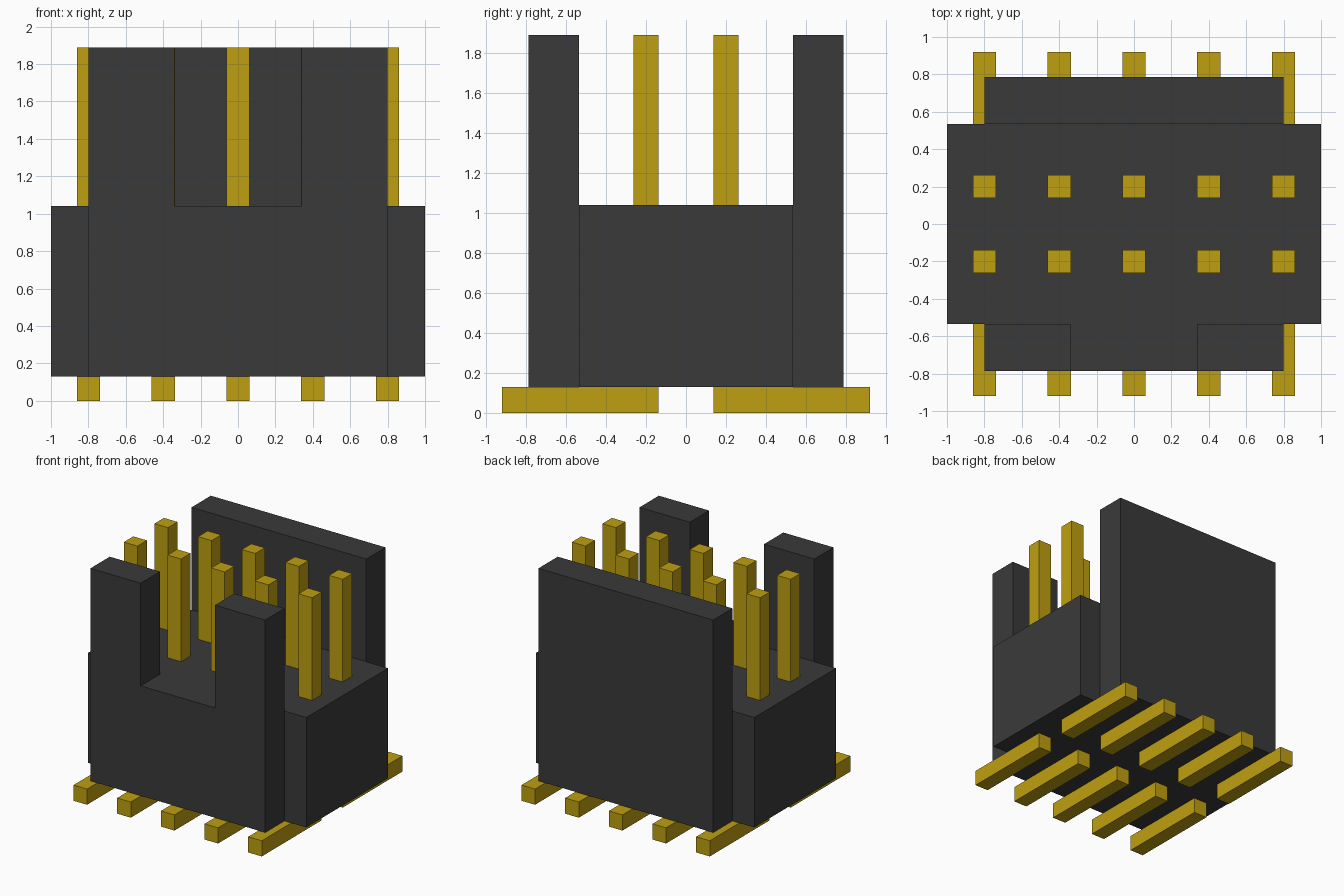
import bpy
import bmesh

# Remove the default cube
cube = bpy.data.objects.get("Cube")
if cube:
    bpy.data.objects.remove(cube, do_unlink=True)


def material(name, color):
    mat = bpy.data.materials.new(name)
    mat.use_nodes = True
    mat.diffuse_color = color
    bsdf = next(n for n in mat.node_tree.nodes if n.type == "BSDF_PRINCIPLED")
    bsdf.inputs["Base Color"].default_value = color
    return mat


def finish(name, bm, mat):
    bmesh.ops.recalc_face_normals(bm, faces=bm.faces[:])
    mesh = bpy.data.meshes.new(name)
    bm.to_mesh(mesh)
    bm.free()
    mesh.materials.append(mat)
    obj = bpy.data.objects.new(name, mesh)
    bpy.context.collection.objects.link(obj)
    return obj


def raise_faces(bm, faces, height, keep=False):
    result = bmesh.ops.extrude_face_region(bm, geom=faces, use_keep_orig=keep)
    verts = [g for g in result["geom"] if isinstance(g, bmesh.types.BMVert)]
    bmesh.ops.translate(bm, verts=verts, vec=(0, 0, height))
    return [g for g in result["geom"] if isinstance(g, bmesh.types.BMFace)]


plastic = material("dark grey plastic", (0.042, 0.042, 0.042, 1))
gold = material("gold metal", (0.52, 0.345, 0.005, 1))

BOTTOM, DECK, TOP = 0.13, 1.04, 1.89
WALL_IN, WALL_OUT = 0.535, 0.787
SLOT, WALL_END = 0.34, 0.8

# Housing plan: a wide centre strip with a narrower wall strip front and back
xs = [-1, -WALL_END, -SLOT, SLOT, WALL_END, 1]
ys = [-WALL_OUT, -WALL_IN, WALL_IN, WALL_OUT]
bm = bmesh.new()
grid = [[bm.verts.new((x, y, BOTTOM)) for x in xs] for y in ys]
for j in range(3):
    for i in range(5):
        if j == 1 or 0 < i < 4:
            bm.faces.new((grid[j][i], grid[j][i + 1], grid[j + 1][i + 1], grid[j + 1][i]))
bmesh.ops.delete(bm, geom=[v for v in bm.verts if not v.link_faces], context="VERTS")

# Raise the block, then the full back wall and the split front wall
deck = raise_faces(bm, bm.faces[:], DECK - BOTTOM, keep=True)
walls = []
for face in deck:
    c = face.calc_center_median()
    if c.y > WALL_IN or (c.y < -WALL_IN and abs(c.x) > SLOT):
        walls.append(face)
raise_faces(bm, walls, TOP - DECK)
bmesh.ops.recalc_face_normals(bm, faces=bm.faces[:])
bmesh.ops.dissolve_limit(bm, angle_limit=0.01, verts=bm.verts[:], edges=bm.edges[:])
finish("housing", bm, plastic)

# L-shaped contacts: a foot running outward and a pin standing up
PIN_IN, PIN_OUT, FOOT_END, HALF = 0.138, 0.262, 0.92, 0.062
profile = [(PIN_IN, 0), (FOOT_END, 0), (FOOT_END, BOTTOM),
           (PIN_OUT, BOTTOM), (PIN_OUT, TOP), (PIN_IN, TOP)]
for side, label in ((-1, "front"), (1, "back")):
    for n in range(5):
        x = (n - 2) * 0.4
        bm = bmesh.new()
        face = bm.faces.new([bm.verts.new((x - HALF, side * y, z)) for y, z in profile])
        side_cap = bmesh.ops.extrude_face_region(bm, geom=[face], use_keep_orig=True)
        verts = [g for g in side_cap["geom"] if isinstance(g, bmesh.types.BMVert)]
        bmesh.ops.translate(bm, verts=verts, vec=(2 * HALF, 0, 0))
        finish(f"{label}_contact_{n + 1}", bm, gold)
